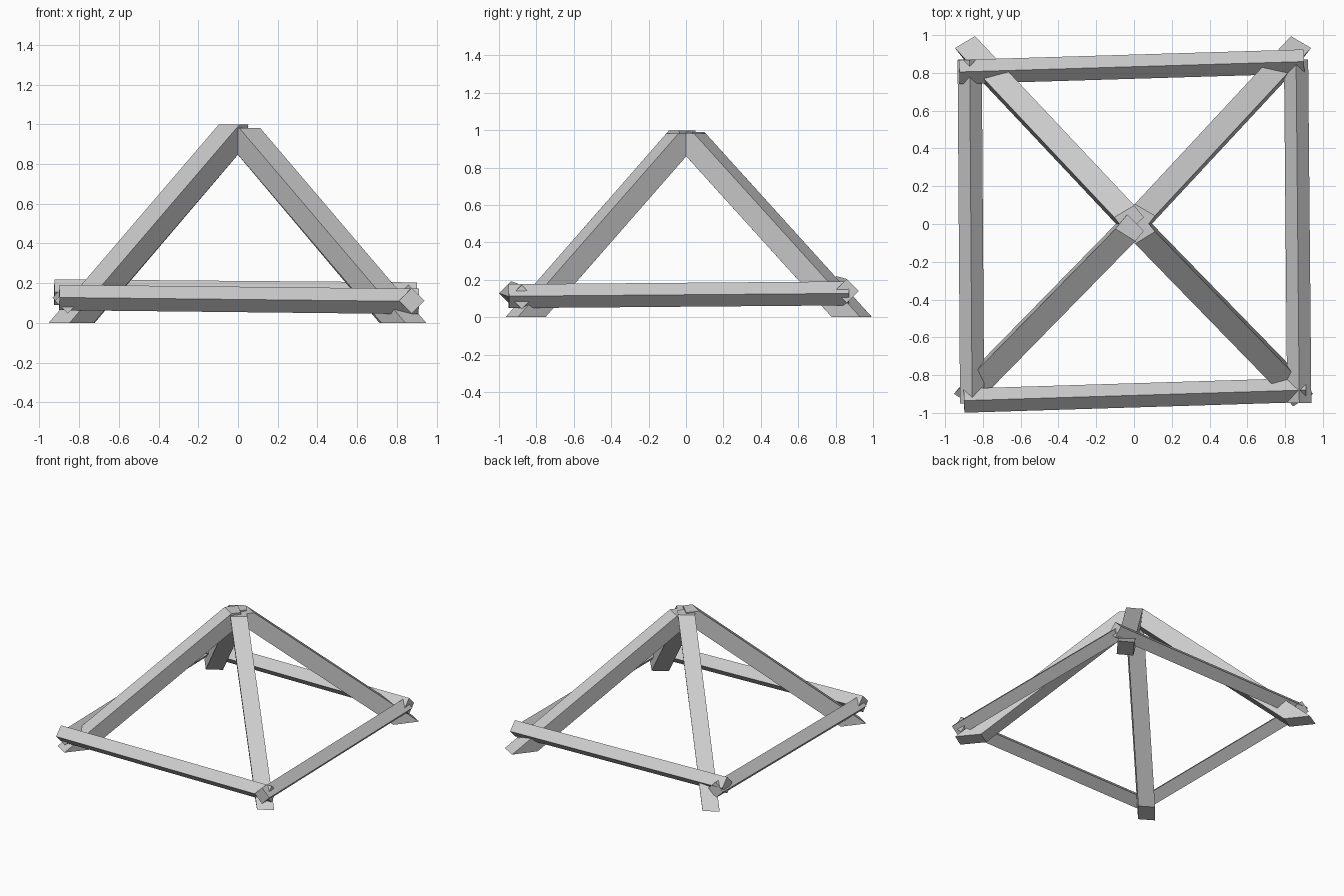
import bpy
import bmesh
import math
from mathutils import Matrix, Vector

if "Cube" in bpy.data.objects:
    bpy.data.objects.remove(bpy.data.objects["Cube"], do_unlink=True)

grey = bpy.data.materials.new("plain grey")
grey.use_nodes = True
GREY = (0.6, 0.6, 0.6, 1)
grey.diffuse_color = GREY
grey.node_tree.nodes["Principled BSDF"].inputs["Base Color"].default_value = GREY


def add_object(name, bm):
    bmesh.ops.recalc_face_normals(bm, faces=bm.faces)
    mesh = bpy.data.meshes.new(name)
    bm.to_mesh(mesh)
    bm.free()
    mesh.materials.append(grey)
    obj = bpy.data.objects.new(name, mesh)
    bpy.context.collection.objects.link(obj)
    return obj


def trim(bm, point, normal):
    """Cut away everything on the normal's side of a plane and close the end."""
    geom = bm.verts[:] + bm.edges[:] + bm.faces[:]
    cut = bmesh.ops.bisect_plane(bm, geom=geom, plane_co=point, plane_no=normal,
                                 clear_outer=True)["geom_cut"]
    bmesh.ops.contextual_create(bm, geom=[g for g in cut if isinstance(g, bmesh.types.BMEdge)])


def sloping_leg(name, foot, top):
    """Slightly rolled square bar, trimmed at the ground and at the apex."""
    reach, apex = math.hypot(*foot), 0.98
    roll = math.radians(8) * math.copysign(1, foot[0] * foot[1])
    slope = math.atan2(apex, reach)
    bm = bmesh.new()
    bmesh.ops.create_cube(bm, size=1, matrix=Matrix.Diagonal((2.2, 0.122, 0.122, 1)))
    place = (Matrix.Translation((reach / 2, 0, apex / 2))
             @ Matrix.Rotation(slope, 4, 'Y') @ Matrix.Rotation(-roll, 4, 'X'))
    bmesh.ops.transform(bm, matrix=place, verts=bm.verts)
    trim(bm, (0, 0, 0), (0, 0, -1))
    trim(bm, (0, 0, top), (0, 0, 1))
    trim(bm, (-0.01, 0, 0), (-1, 0, 0))
    obj = add_object(name, bm)
    obj.rotation_euler.z = math.atan2(foot[1], foot[0])


def diamond_rail(name, start, end):
    """Square bar standing on its edge between two points."""
    start, end = Vector(start), Vector(end)
    axis = end - start
    bm = bmesh.new()
    bmesh.ops.create_cone(bm, cap_ends=True, segments=4, radius1=0.064,
                          radius2=0.064, depth=axis.length)
    obj = add_object(name, bm)
    obj.location = (start + end) / 2
    obj.rotation_euler = axis.to_track_quat('Z', 'Y').to_euler()


# Legs meeting at the apex
sloping_leg("front_right_leg", (-0.84, -0.858), 0.998)
sloping_leg("front_left_leg", (0.835, -0.858), 0.982)
sloping_leg("back_right_leg", (-0.835, 0.887), 0.99)
sloping_leg("back_left_leg", (0.825, 0.887), 0.982)

# Rails tying the feet together
diamond_rail("front_rail", (-0.90, -0.935, 0.128), (0.91, -0.879, 0.108))
diamond_rail("back_rail", (-0.925, 0.805, 0.155), (0.90, 0.86, 0.14))
diamond_rail("left_rail", (0.875, -0.948, 0.112), (0.858, 0.87, 0.127))
diamond_rail("right_rail", (-0.857, -0.95, 0.112), (-0.87, 0.87, 0.127))
